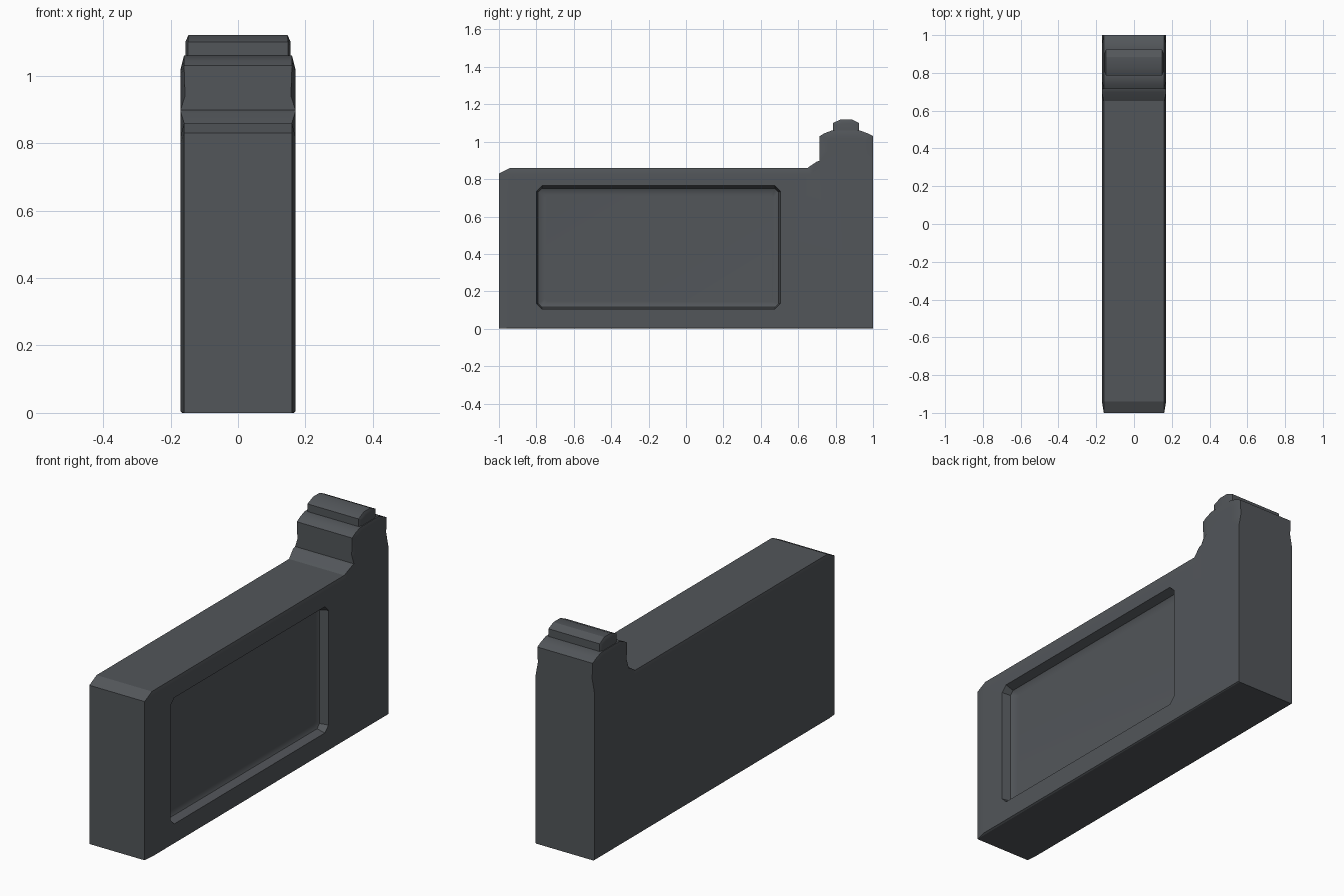
import bpy, bmesh, math

cube = bpy.data.objects.get("Cube")
if cube:
    bpy.data.objects.remove(cube, do_unlink=True)

steel = bpy.data.materials.new("dark_grey")
steel.use_nodes = True
colour = (0.085, 0.093, 0.102, 1)
steel.diffuse_color = colour
steel.node_tree.nodes["Principled BSDF"].inputs["Base Color"].default_value = colour


def loft(name, rings):
    """Join matching rings of points with quads and close both ends."""
    bm = bmesh.new()
    loops = [[bm.verts.new(p) for p in ring] for ring in rings]
    n = len(loops[0])
    for a, b in zip(loops, loops[1:]):
        for i in range(n):
            j = (i + 1) % n
            bm.faces.new((a[i], a[j], b[j], b[i]))
    bm.faces.new(loops[0][::-1])
    bm.faces.new(loops[-1])
    bmesh.ops.remove_doubles(bm, verts=bm.verts, dist=0.0005)
    bmesh.ops.recalc_face_normals(bm, faces=bm.faces)
    mesh = bpy.data.meshes.new(name)
    bm.to_mesh(mesh)
    bm.free()
    mesh.materials.append(steel)
    obj = bpy.data.objects.new(name, mesh)
    bpy.context.collection.objects.link(obj)
    return obj


def chamfered_slab(name, outline, half):
    """Outline rows: edge y, edge z, edge half width, side panel y, z."""
    edge = lambda s: [(s * w, y, z) for y, z, w, _, _ in outline]
    panel = lambda s: [(s * half, y, z) for _, _, _, y, z in outline]
    return loft(name, [panel(-1), edge(-1), edge(1), panel(1)])


def activate(obj):
    bpy.ops.object.select_all(action='DESELECT')
    obj.select_set(True)
    bpy.context.view_layer.objects.active = obj


# Body with a raised tower at the back
W = 0.17
body = chamfered_slab("body", [
    (-1, 0, .16, -.94, .004), (-1, .83, .16, -.94, .80),
    (-.94, .86, .16, -.92, .82), (.65, .86, .16, .67, .82),
    (.698, .893, W, .698, .893), (.715, .898, W, .715, .898),
    (.715, .94, .157, .76, .95), (.715, 1.03, .16, .76, 1.0),
    (.74, 1.045, .16, .77, 1.015), (.78, 1.06, .16, .80, 1.02),
    (.93, 1.06, .16, .91, 1.02), (.97, 1.045, .16, .94, 1.015),
    (1, 1.03, .16, .95, 1.0), (1, .95, .157, .95, .93),
    (1, .88, W, 1, .88), (1, .004, W, 1, .004), (1, 0, .165, 1, .004),
], W)


# Recessed panel on one side: a steep wall, then a soft slope to the floor
def clipped_rect(x, y0, y1, z0, z1, c):
    return [(x, y0 + c, z0), (x, y1 - c, z0), (x, y1, z0 + c), (x, y1, z1 - c),
            (x, y1 - c, z1), (x, y0 + c, z1), (x, y0, z1 - c), (x, y0, z0 + c)]


cutter = loft("recess_cutter", [
    clipped_rect(.108, -.755, .465, .145, .715, .015),
    clipped_rect(.125, -.79, .495, .115, .75, .02),
    clipped_rect(W, -.80, .505, .105, .765, .03),
    clipped_rect(.25, -.80, .505, .105, .765, .03)])
cutter.hide_render = True
cut = body.modifiers.new("recess", 'BOOLEAN')
cut.object = cutter
cut.solver = 'EXACT'
activate(body)
bpy.ops.object.modifier_apply(modifier=cut.name)
bpy.data.objects.remove(cutter, do_unlink=True)

# Ridge on top of the tower
ridge = chamfered_slab("top_ridge", [
    (.785, 1.04, .148, .805, 1.04), (.785, 1.10, .148, .805, 1.09),
    (.83, 1.12, .147, .835, 1.10), (.885, 1.12, .147, .88, 1.10),
    (.925, 1.10, .148, .905, 1.09), (.925, 1.04, .148, .905, 1.04),
], .156)

# Soft shading over the shallow chamfers, crisp elsewhere
for obj in (body, ridge):
    activate(obj)
    bpy.ops.object.shade_smooth_by_angle(angle=math.radians(26))
    weighted = obj.modifiers.new("weighted_normals", 'WEIGHTED_NORMAL')
    weighted.keep_sharp = True
